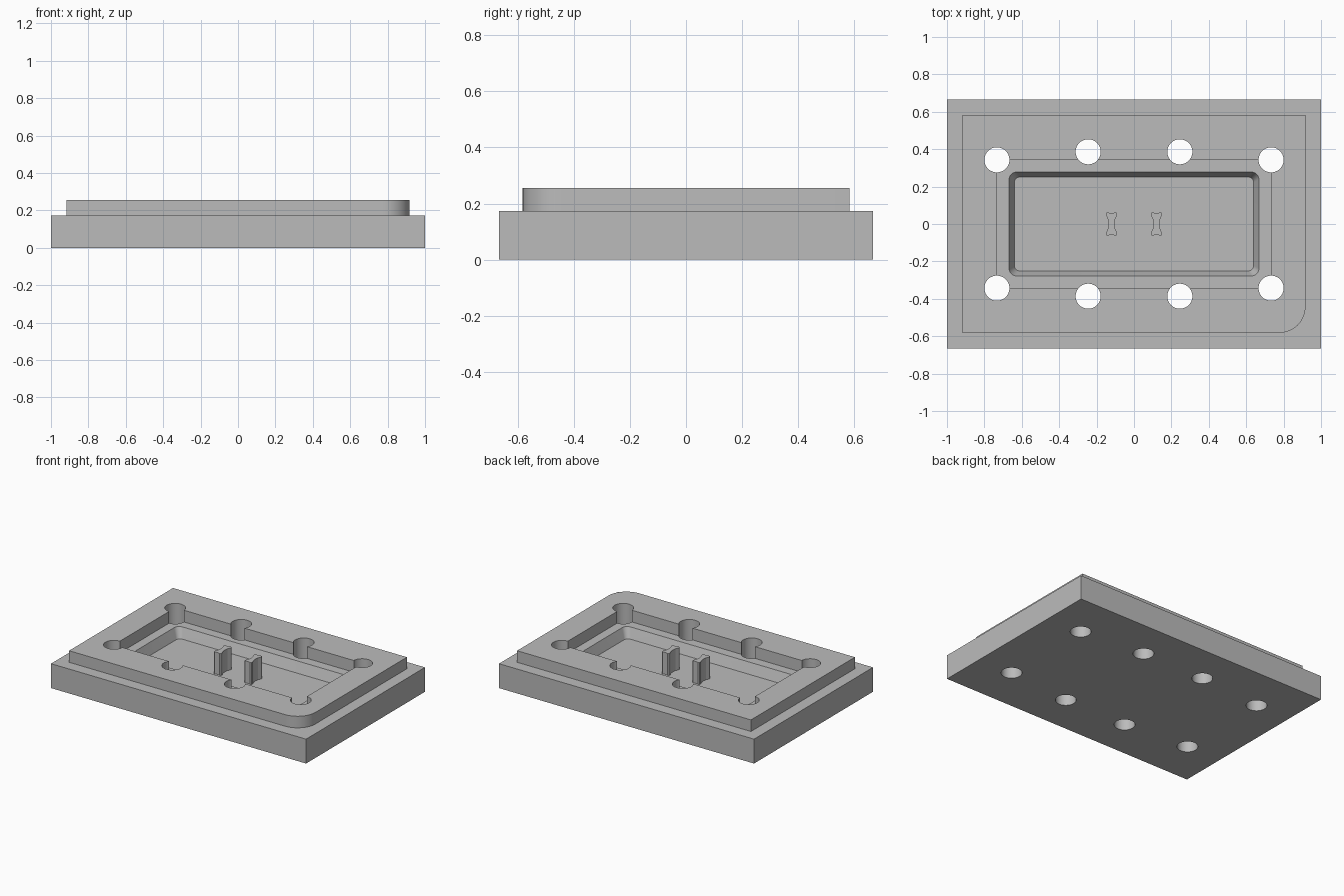
import bpy, bmesh
from math import cos, sin, pi

cube = bpy.data.objects.get("Cube")
if cube:
    bpy.data.objects.remove(cube, do_unlink=True)

grey = bpy.data.materials.new("plain grey")
grey.use_nodes = True
COLOUR = (0.5, 0.5, 0.5, 1)
grey.diffuse_color = COLOUR
grey.node_tree.nodes["Principled BSDF"].inputs["Base Color"].default_value = COLOUR


def rounded_rect(hx, hy, radii, steps=10):
    """Outline, counterclockwise from the +x +y corner; one radius per corner."""
    pts = []
    for i, ((sx, sy), r) in enumerate(zip(((1, 1), (-1, 1), (-1, -1), (1, -1)), radii)):
        if r == 0:
            pts.append((sx * hx, sy * hy))
            continue
        for k in range(steps + 1):
            a = (i + k / steps) * pi / 2
            pts.append((sx * (hx - r) + r * cos(a), sy * (hy - r) + r * sin(a)))
    return pts


def circle(x, y, r, n=48):
    return [(x + r * cos(2 * pi * k / n), y + r * sin(2 * pi * k / n)) for k in range(n)]


def loft(name, lower, z0, z1, upper=None):
    """Solid between two matching outlines."""
    bm = bmesh.new()
    lo = [bm.verts.new((x, y, z0)) for x, y in lower]
    hi = [bm.verts.new((x, y, z1)) for x, y in (upper or lower)]
    bm.faces.new(lo[::-1])
    bm.faces.new(hi)
    n = len(lo)
    for i in range(n):
        j = (i + 1) % n
        bm.faces.new((lo[i], lo[j], hi[j], hi[i]))
    mesh = bpy.data.meshes.new(name)
    bm.to_mesh(mesh)
    bm.free()
    mesh.materials.append(grey)
    obj = bpy.data.objects.new(name, mesh)
    bpy.context.collection.objects.link(obj)
    return obj


def select(obj):
    bpy.ops.object.select_all(action="DESELECT")
    obj.select_set(True)
    bpy.context.view_layer.objects.active = obj


def combine(body, tool, operation):
    tool.hide_render = True
    mod = body.modifiers.new(operation.lower(), "BOOLEAN")
    mod.operation, mod.solver, mod.object = operation, "EXACT", tool
    select(body)
    bpy.ops.object.modifier_apply(modifier=mod.name)
    bpy.data.objects.remove(tool, do_unlink=True)


BASE_TOP, PLATE_TOP, FLOOR = 0.173, 0.255, 0.1

# Base block with the raised plate, which has one rounded corner
body = loft("mould_block", rounded_rect(1, 0.666, (0, 0, 0, 0)), 0, BASE_TOP)
combine(body, loft("raised_plate", rounded_rect(0.917, 0.582, (0, 0, 0, 0.14)), 0.05, PLATE_TOP), "UNION")

# Shallow pocket, then the tapered recess in its floor
combine(body, loft("pocket_cutter", rounded_rect(0.733, 0.345, (0, 0, 0, 0)), BASE_TOP - 0.001, 0.4), "DIFFERENCE")
combine(body, loft("recess_cutter", rounded_rect(0.64, 0.251, [0.03] * 4), FLOOR, 2 * BASE_TOP - FLOOR,
                   rounded_rect(0.696, 0.305, [0.05] * 4)), "DIFFERENCE")

# Eight through holes
for sx in (-1, 1):
    for sy in (-1, 1):
        for x, y in ((0.733, 0.343), (0.245, 0.386)):
            combine(body, loft("hole_cutter", circle(sx * x, sy * y, 0.067), -0.1, 0.4), "DIFFERENCE")
select(body)
bpy.ops.object.shade_smooth_by_angle()

# Two waisted posts standing on the recess floor
quarter = [(0.016, 0), (0.019, 0.025), (0.028, 0.045), (0.028, 0.059), (0.02, 0.064), (0.01, 0.058)]
side = quarter + [(-x, y) for x, y in quarter[::-1]]
outline = side + [(x, -y) for x, y in side[-2:0:-1]]
for name, x0 in (("right_post", -0.12), ("left_post", 0.12)):
    loft(name, [(x0 + x, y) for x, y in outline], FLOOR - 0.02, PLATE_TOP)
